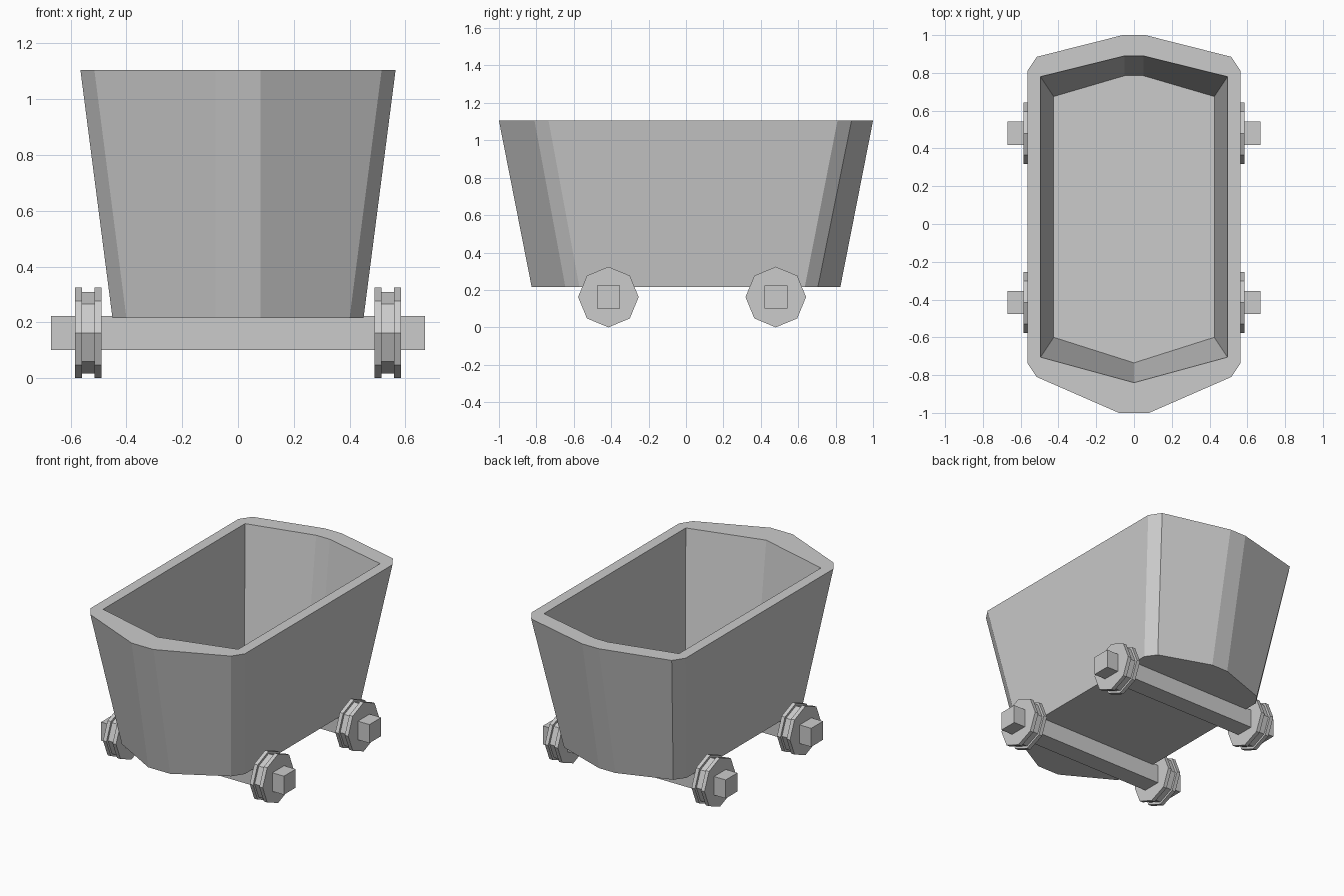
import bpy, bmesh, math

if "Cube" in bpy.data.objects:
    bpy.data.objects.remove(bpy.data.objects["Cube"])


def loft(name, rings):
    """Skin stacked closed rings and cap both ends; returns the object."""
    bm = bmesh.new()
    loops = [[bm.verts.new(p) for p in ring] for ring in rings]
    n = len(loops[0])
    for a, b in zip(loops, loops[1:]):
        for i in range(n):
            j = (i + 1) % n
            bm.faces.new((a[i], a[j], b[j], b[i]))
    bm.faces.new(loops[0][::-1])
    bm.faces.new(loops[-1])
    bmesh.ops.remove_doubles(bm, verts=bm.verts, dist=0.0005)
    bmesh.ops.recalc_face_normals(bm, faces=bm.faces)
    mesh = bpy.data.meshes.new(name)
    bm.to_mesh(mesh)
    bm.free()
    ob = bpy.data.objects.new(name, mesh)
    bpy.context.collection.objects.link(ob)
    return ob


def ring(half, z):
    """Mirror a right-hand half outline into a full ring at height z."""
    return [(x, y, z) for x, y in half] + [(-x, y, z) for x, y in reversed(half)]


# Tub: outer base, outer rim, inner rim, inner floor (back to front)
base = [(.06, .825), (.40, .705), (.45, .635), (.45, -.57), (.40, -.645), (.08, -.825)]
rim = [(.06, 1), (.515, .885), (.565, .81), (.565, -.735), (.515, -.81), (.08, -1)]
inner = [(.05, .89), (.495, .78), (.495, .78), (.495, -.705), (.495, -.705), (0, -.84)]
floor = [(.05, .785), (.425, .675), (.425, .675), (.425, -.60), (.425, -.60), (0, -.735)]
loft("tub", [ring(base, .215), ring(rim, 1.105), ring(inner, 1.105), ring(floor, .27)])

# Axles and grooved octagonal wheels
AXLE_Z = 0.162
profile = [(.49, .162), (.515, .162), (.515, .146), (.56, .146), (.56, .162), (.585, .162)]
for end, y in (("front", -.415), ("back", .48)):
    h = .0615
    square = [(-h, -h), (h, -h), (h, h), (-h, h)]
    loft(end + "_axle", [[(x, y + a, AXLE_Z + b) for a, b in square] for x in (-.67, .67)])
    for side, s in (("left", -1), ("right", 1)):
        loft(f"{end}_{side}_wheel",
             [[(s * x, y + r * math.cos(k * math.pi / 4), AXLE_Z + r * math.sin(k * math.pi / 4))
               for k in range(8)] for x, r in profile])
